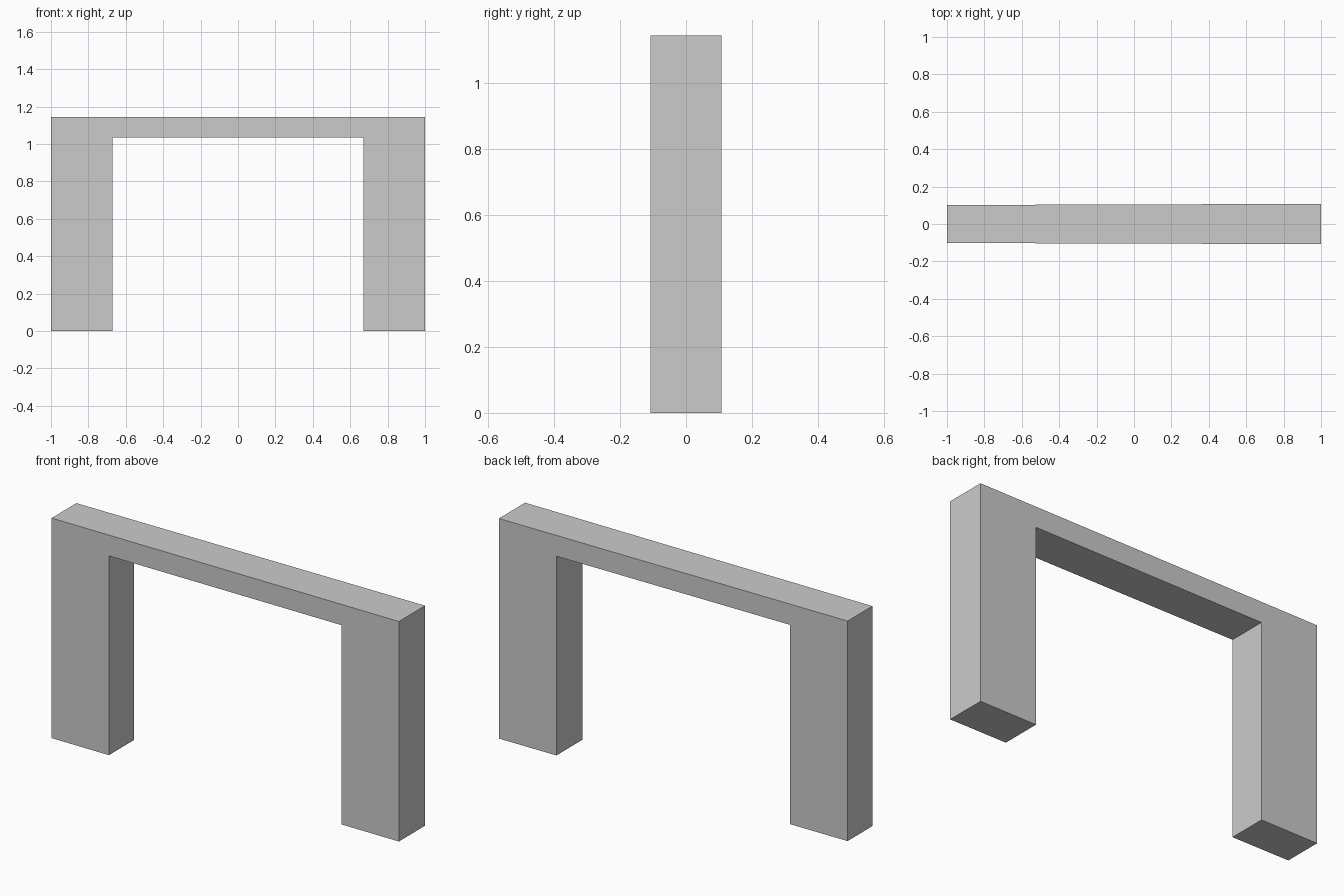
import bpy, bmesh

if "Cube" in bpy.data.objects:
    bpy.data.objects.remove(bpy.data.objects["Cube"])

TOP, BEAM_BOTTOM, INNER = 1.143, 1.035, 0.67

# Goal-shaped outline in the x-z plane
outline = [(-1, 0), (-INNER, 0), (-INNER, BEAM_BOTTOM), (INNER, BEAM_BOTTOM),
           (INNER, 0), (1, 0), (1, TOP), (-1, TOP)]


def half_depth(x):
    # The frame is very slightly thicker towards its right end
    return 0.1045 + 0.003 * x


# Extrude the outline through the depth of the frame
bm = bmesh.new()
front = [bm.verts.new((x, -half_depth(x), z)) for x, z in outline]
back = [bm.verts.new((x, half_depth(x), z)) for x, z in outline]
bm.faces.new(front)
bm.faces.new(back[::-1])
n = len(outline)
for i in range(n):
    j = (i + 1) % n
    bm.faces.new((front[j], front[i], back[i], back[j]))
bmesh.ops.recalc_face_normals(bm, faces=bm.faces)

mesh = bpy.data.meshes.new("door_frame")
bm.to_mesh(mesh)
bm.free()
bpy.context.collection.objects.link(bpy.data.objects.new("door_frame", mesh))
